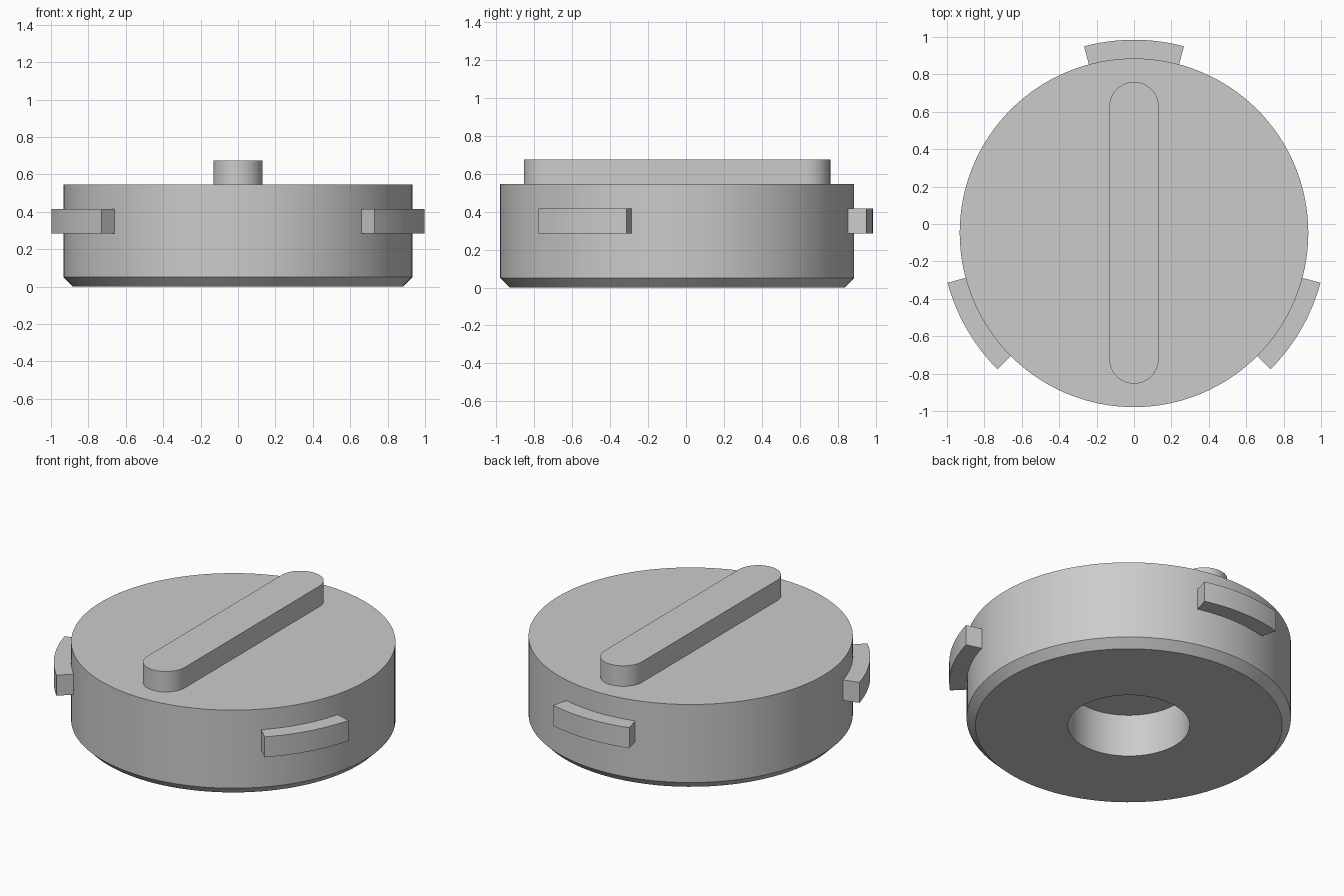
import bpy
import bmesh
from math import cos, sin, pi, radians
from mathutils import Matrix, Vector

cube = bpy.data.objects.get("Cube")
if cube:
    bpy.data.objects.remove(cube, do_unlink=True)

CENTRE_Y = -0.047
RADIUS = 0.932
TOP = 0.545

grey = bpy.data.materials.new("plain grey")
grey.use_nodes = True
colour = (0.6, 0.6, 0.6, 1)
grey.diffuse_color = colour
grey.node_tree.nodes["Principled BSDF"].inputs["Base Color"].default_value = colour


def finish(name, bm):
    """Turn a bmesh into a shaded object placed on the cap's axis."""
    bmesh.ops.remove_doubles(bm, verts=bm.verts, dist=0.0001)
    bmesh.ops.recalc_face_normals(bm, faces=bm.faces)
    mesh = bpy.data.meshes.new(name)
    bm.to_mesh(mesh)
    bm.free()
    mesh.materials.append(grey)
    obj = bpy.data.objects.new(name, mesh)
    obj.location.y = CENTRE_Y
    bpy.context.collection.objects.link(obj)
    bpy.ops.object.select_all(action="DESELECT")
    obj.select_set(True)
    bpy.context.view_layer.objects.active = obj
    bpy.ops.object.shade_smooth_by_angle(angle=radians(30))
    return obj


def prism(name, outline, low, high):
    """Extrude a flat outline of (x, y) points between two heights."""
    bm = bmesh.new()
    face = bm.faces.new([bm.verts.new((x, y, low)) for x, y in outline])
    top = bmesh.ops.extrude_face_region(bm, geom=[face])["geom"]
    bmesh.ops.translate(bm, vec=(0, 0, high - low),
                        verts=[v for v in top if isinstance(v, bmesh.types.BMVert)])
    return finish(name, bm)


def arc(radius, start, end, steps, cy=0):
    angles = [radians(start + (end - start) * i / steps) for i in range(steps + 1)]
    return [(radius * cos(a), cy + radius * sin(a)) for a in angles]


# Round body: chamfered lower rim and a blind hole in the underside
profile = [(0, 0.27), (0.35, 0.27), (0.35, 0), (RADIUS - 0.05, 0),
           (RADIUS, 0.05), (RADIUS, TOP), (0, TOP)]
bm = bmesh.new()
verts = [bm.verts.new((r, 0, z)) for r, z in profile]
edges = [bm.edges.new(pair) for pair in zip(verts, verts[1:])]
bmesh.ops.spin(bm, geom=verts + edges, cent=(0, 0, 0), axis=(0, 0, 1),
               angle=2 * pi, steps=128)
finish("cap_body", bm)

# Grip bar with rounded ends across the top
half_width, reach = 0.132, 0.807 - 0.132
grip = arc(half_width, 0, 180, 24, reach) + arc(half_width, 180, 360, 24, -reach)
prism("grip_bar", grip, TOP - 0.01, 0.675)

# Three locking tabs around the side
for name, angle in (("back", 90), ("front_right", 210), ("front_left", 330)):
    outline = (arc(RADIUS + 0.1, angle - 15, angle + 15, 12)
               + arc(RADIUS - 0.03, angle + 15, angle - 15, 12))
    prism(name + "_locking_tab", outline, 0.285, 0.415)
